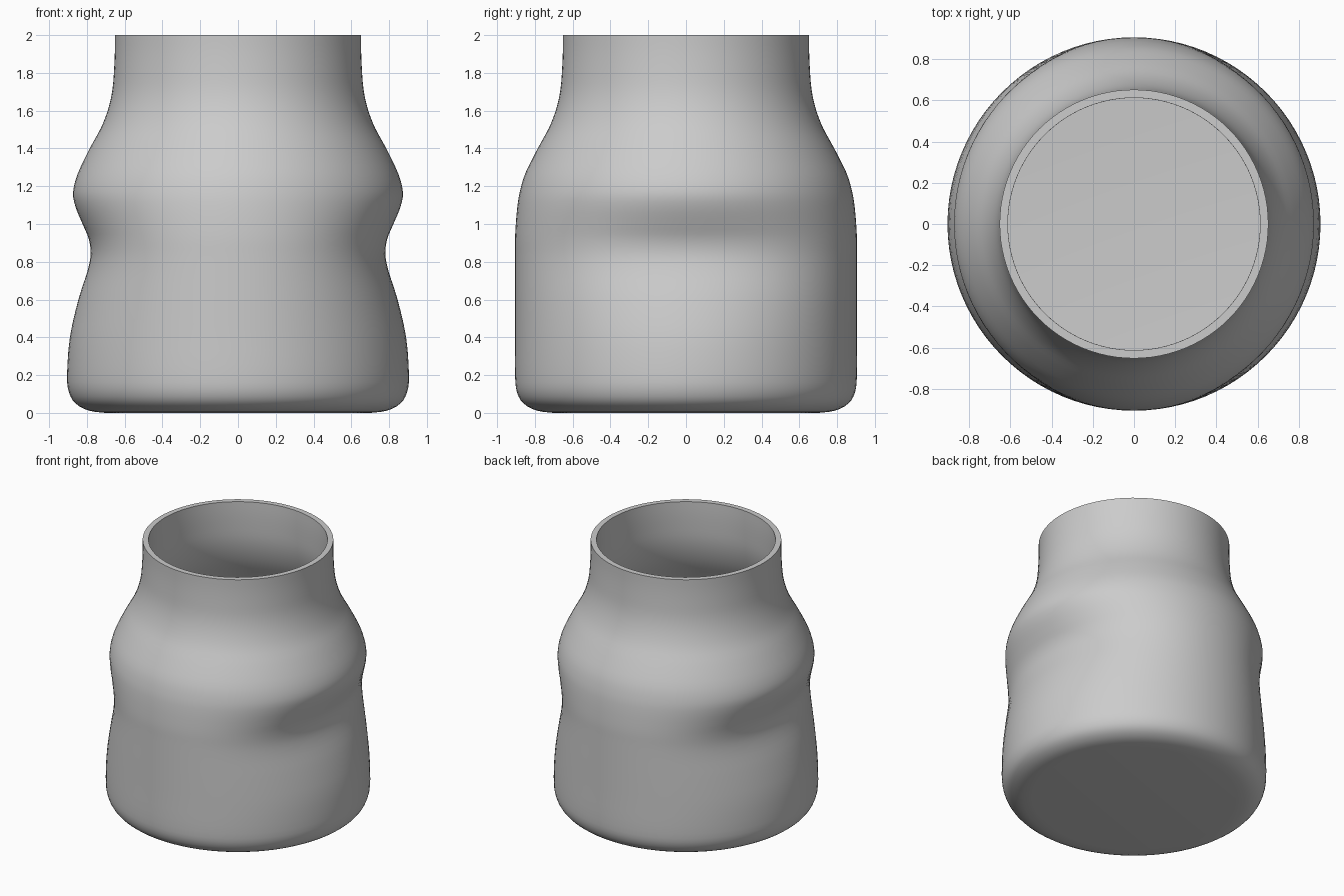
import bpy, bmesh, math
from mathutils import Vector

if "Cube" in bpy.data.objects:
    bpy.data.objects.remove(bpy.data.objects["Cube"])

SEGMENTS = 96
WALL = 0.04

# Profile stations: radius at the round front/back, radius at the side grips, height
STATIONS = [Vector(p) for p in (
    (0.70, 0.70, 0.0), (0.79, 0.79, 0.012), (0.86, 0.86, 0.05), (0.895, 0.895, 0.11),
    (0.905, 0.905, 0.2), (0.905, 0.89, 0.4), (0.905, 0.845, 0.6), (0.905, 0.797, 0.75),
    (0.905, 0.78, 0.84), (0.905, 0.79, 0.92), (0.901, 0.823, 1.0), (0.893, 0.86, 1.09),
    (0.88, 0.873, 1.17), (0.85, 0.847, 1.27), (0.785, 0.785, 1.4), (0.725, 0.725, 1.51),
    (0.687, 0.687, 1.61), (0.665, 0.665, 1.71), (0.656, 0.656, 1.82), (0.652, 0.652, 1.92),
    (0.652, 0.652, 2.0))]


def smooth_path(points, steps):
    """Catmull-Rom curve through the stations."""
    padded = [points[0], *points, points[-1]]
    path = []
    for a, b, c, d in zip(padded, padded[1:], padded[2:], padded[3:]):
        for i in range(steps):
            t = i / steps
            path.append(b + (c - a) * (t / 2) + (2 * a - 5 * b + 4 * c - d) * (t * t / 2)
                        + (3 * b - a - 3 * c + d) * (t ** 3 / 2))
    return path + [points[-1]]


def ring(bm, station):
    """One horizontal loop, pressed in towards both sides."""
    round_r, grip_r, z = station
    verts = []
    for i in range(SEGMENTS):
        angle = math.tau * i / SEGMENTS
        r = round_r + (grip_r - round_r) * abs(math.cos(angle)) ** 3
        verts.append(bm.verts.new((r * math.cos(angle), r * math.sin(angle), z)))
    return verts


# Jar wall and floor
bm = bmesh.new()
rings = [ring(bm, s) for s in smooth_path(STATIONS, 3)]
for low, high in zip(rings, rings[1:]):
    for i in range(SEGMENTS):
        j = (i + 1) % SEGMENTS
        bm.faces.new((low[i], low[j], high[j], high[i]))
bm.faces.new(list(reversed(rings[0])))
mesh = bpy.data.meshes.new("jar")
bm.to_mesh(mesh)
bm.free()
jar = bpy.data.objects.new("jar", mesh)
bpy.context.collection.objects.link(jar)

# Plain grey finish
grey = bpy.data.materials.new("plain grey")
colour = (0.6, 0.6, 0.6, 1)
grey.use_nodes = True
grey.diffuse_color = colour
grey.node_tree.nodes["Principled BSDF"].inputs["Base Color"].default_value = colour
mesh.materials.append(grey)

# Hollow shell with a crisp flat rim
shell = jar.modifiers.new("wall", "SOLIDIFY")
shell.thickness = WALL
shell.offset = -1
bpy.context.view_layer.objects.active = jar
jar.select_set(True)
bpy.ops.object.modifier_apply(modifier=shell.name)
bpy.ops.object.shade_smooth_by_angle(angle=math.radians(40))
